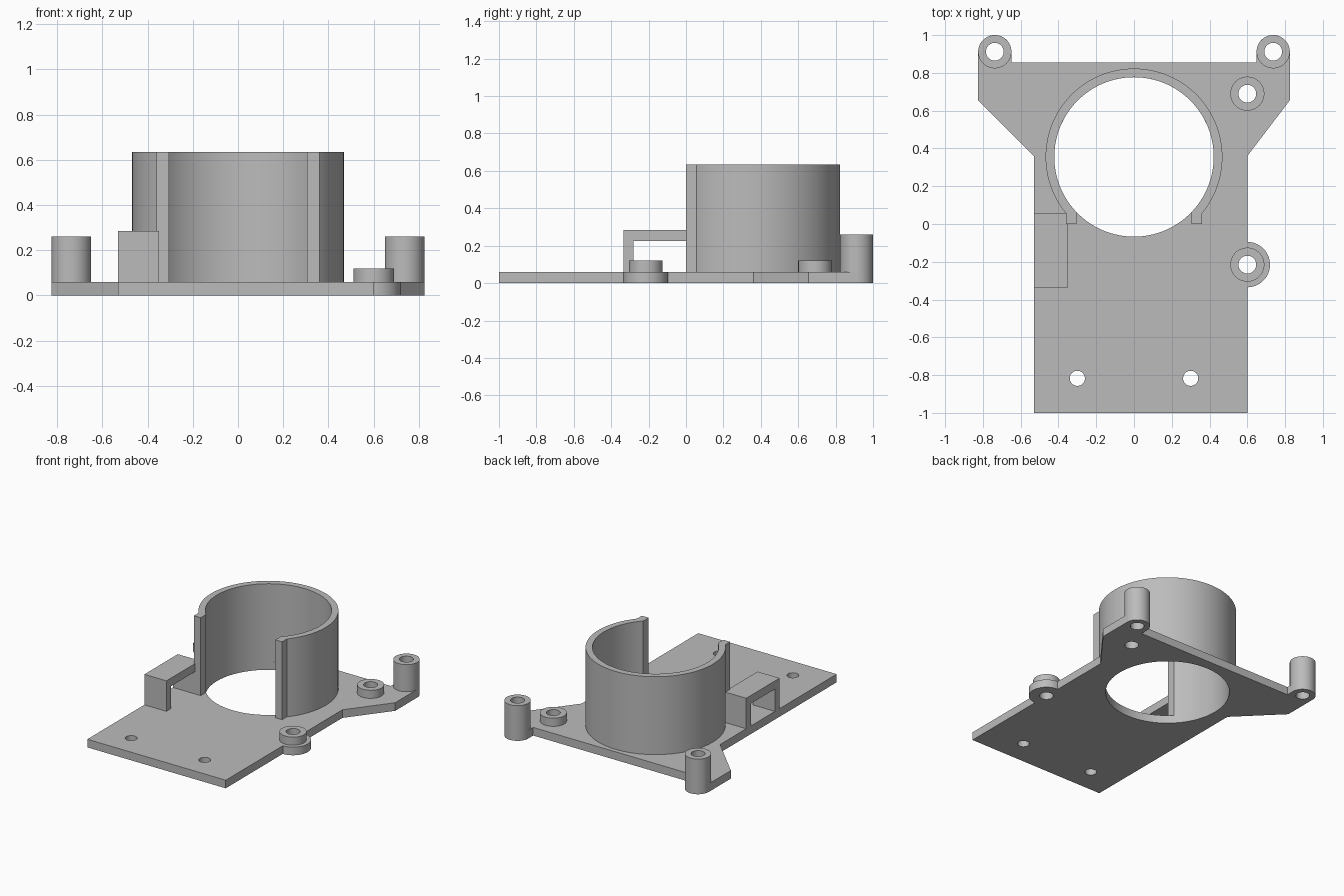
import bpy
from math import acos, cos, sin, pi, radians

cube = bpy.data.objects.get("Cube")
if cube:
    bpy.data.objects.remove(cube, do_unlink=True)

grey = bpy.data.materials.new("plain grey")
grey.use_nodes = True
colour = (0.5, 0.5, 0.5, 1)
grey.diffuse_color = colour
grey.node_tree.nodes["Principled BSDF"].inputs["Base Color"].default_value = colour


def arc(cx, cy, r, start, end, steps=64):
    """Points along an arc, both ends included."""
    return [(cx + r * cos(start + (end - start) * i / steps),
             cy + r * sin(start + (end - start) * i / steps)) for i in range(steps + 1)]


def circle(cx, cy, r, steps=64):
    return arc(cx, cy, r, 0, 2 * pi, steps)[:-1]


def extrude(name, loops, low, high):
    """Solid from an outline and its holes, extruded from low to high."""
    curve = bpy.data.curves.new(name, "CURVE")
    curve.dimensions = "2D"
    curve.fill_mode = "BOTH"
    curve.extrude = (high - low) / 2
    for loop in loops:
        spline = curve.splines.new("POLY")
        spline.points.add(len(loop) - 1)
        for point, (x, y) in zip(spline.points, loop):
            point.co = (x, y, 0, 1)
        spline.use_cyclic_u = True
    obj = bpy.data.objects.new(name, curve)
    bpy.context.collection.objects.link(obj)
    obj.location.z = (low + high) / 2
    bpy.ops.object.select_all(action="DESELECT")
    obj.select_set(True)
    bpy.context.view_layer.objects.active = obj
    bpy.ops.object.convert(target="MESH")
    obj = bpy.context.object
    # Weld the caps to the walls
    bpy.ops.object.mode_set(mode="EDIT")
    bpy.ops.mesh.select_all(action="SELECT")
    bpy.ops.mesh.remove_doubles(threshold=0.0001)
    bpy.ops.mesh.normals_make_consistent(inside=False)
    bpy.ops.object.mode_set(mode="OBJECT")
    bpy.ops.object.shade_smooth_by_angle(angle=radians(30))
    obj.data.materials.clear()
    obj.data.materials.append(grey)
    return obj


THICK = 0.06
EAR_X, EAR_Y, EAR_R = 0.737, 0.912, 0.088
BOSS_X, BOSS_YS, BOSS_R = 0.6, (0.69, -0.215), 0.09
BORE = 0.047
RING_Y, RING_OUT, RING_IN = 0.355, 0.468, 0.422

# Base plate with two ears, a side lobe and all through holes
outline = [(-0.53, -1), (0.6, -1)]
outline += arc(BOSS_X, BOSS_YS[1], 0.12, -pi / 2, pi / 2)
outline += [(0.6, 0.36), (0.825, 0.655)]
outline += arc(EAR_X, EAR_Y, EAR_R, 0, pi)
outline += [(EAR_X - EAR_R, 0.855), (EAR_R - EAR_X, 0.855)]
outline += arc(-EAR_X, EAR_Y, EAR_R, 0, pi)
outline += [(-0.825, 0.655), (-0.53, 0.36)]
holes = [circle(0, RING_Y, RING_IN, 128)]
holes += [circle(s * 0.3, -0.817, 0.04) for s in (-1, 1)]
holes += [circle(s * EAR_X, EAR_Y, BORE) for s in (-1, 1)]
holes += [circle(BOSS_X, y, BORE) for y in BOSS_YS]
extrude("base_plate", [outline] + holes, 0, THICK)

# Tall open collar with a straight lip at each end
lip_out, lip_in = 0.36, 0.305
a = acos(lip_out / RING_OUT)
b = acos(lip_in / RING_IN)
collar = arc(0, RING_Y, RING_OUT, -a, pi + a, 128)
collar += [(-lip_out, 0), (-lip_in, 0)]
collar += arc(0, RING_Y, RING_IN, pi + b, -b, 128)
collar += [(lip_in, 0), (lip_out, 0)]
extrude("collar", [collar], THICK, 0.635)

# Hollow posts on the ears and low bosses on the right edge
for side, x in (("right", -EAR_X), ("left", EAR_X)):
    extrude(side + "_post", [circle(x, EAR_Y, EAR_R), circle(x, EAR_Y, BORE)], THICK, 0.26)
for place, y in zip(("rear", "front"), BOSS_YS):
    extrude(place + "_boss", [circle(BOSS_X, y, BOSS_R), circle(BOSS_X, y, BORE)], THICK, 0.12)

# Bridge bracket: an upside-down U drawn in y and z, swept along x
bridge = [(-0.335, 0.06), (-0.28, 0.06), (-0.28, 0.225), (0, 0.225),
          (0, 0.06), (0.055, 0.06), (0.055, 0.285), (-0.335, 0.285)]
bracket = extrude("bridge_bracket", [bridge], -0.53, -0.35)
bracket.location = (-0.44, 0, 0)
bracket.rotation_euler = (pi / 2, 0, pi / 2)
